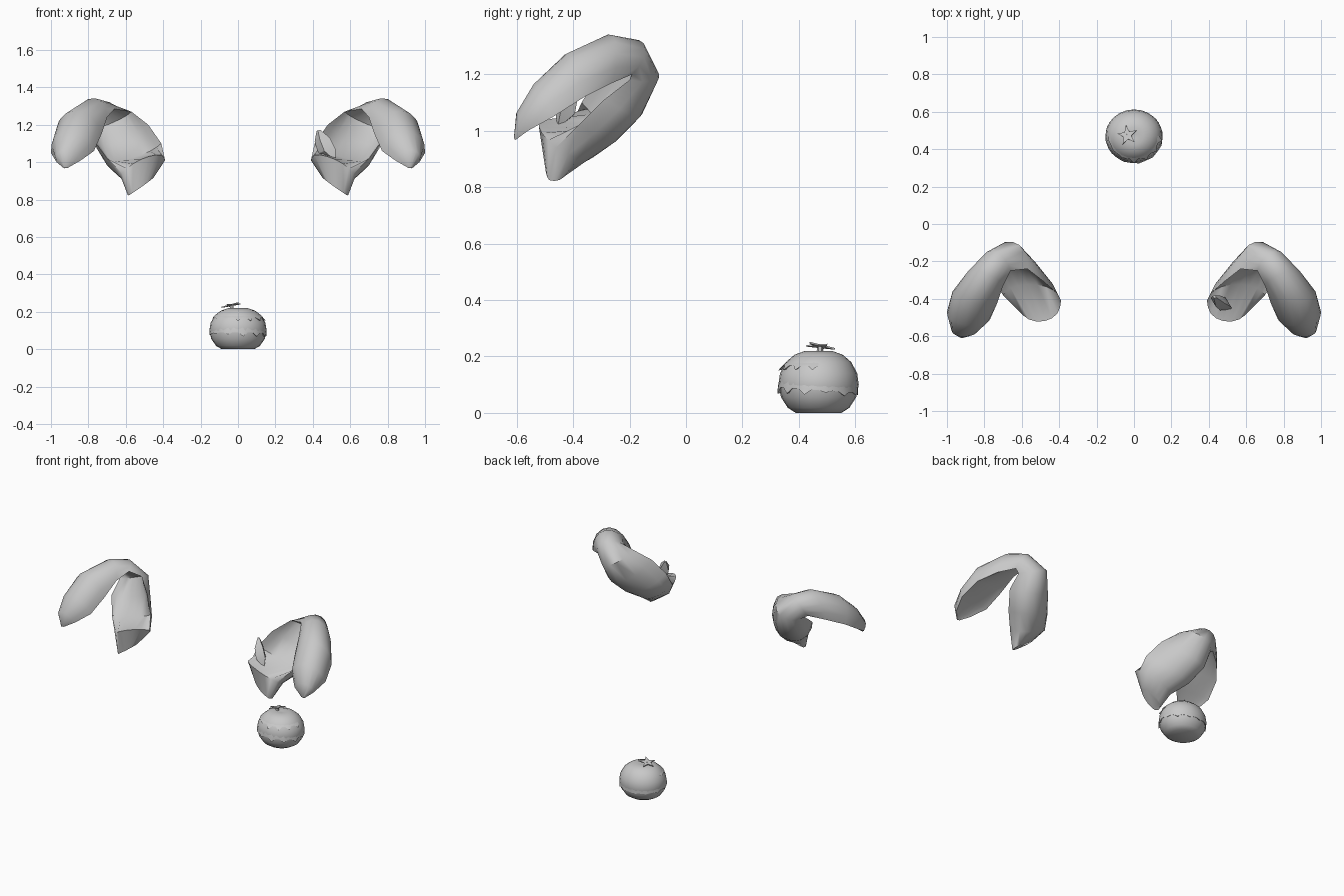
import bpy, bmesh, math, random
from mathutils import Vector, Matrix

if "Cube" in bpy.data.objects:
    bpy.data.objects.remove(bpy.data.objects["Cube"])
random.seed(4)

grey = bpy.data.materials.new("soft grey")
grey.diffuse_color = (0.58, 0.58, 0.58, 1)
grey.use_nodes = True
grey.node_tree.nodes["Principled BSDF"].inputs["Base Color"].default_value = grey.diffuse_color


def finish(bm, name, angle=50):
    bmesh.ops.remove_doubles(bm, verts=bm.verts, dist=0.0005)
    bmesh.ops.recalc_face_normals(bm, faces=bm.faces)
    me = bpy.data.meshes.new(name)
    bm.to_mesh(me)
    bm.free()
    ob = bpy.data.objects.new(name, me)
    bpy.context.collection.objects.link(ob)
    me.materials.append(grey)
    bpy.ops.object.select_all(action='DESELECT')
    ob.select_set(True)
    bpy.context.view_layer.objects.active = ob
    bpy.ops.object.shade_smooth_by_angle(angle=math.radians(angle))
    return ob


def loft(bm, rings, caps=True):
    vs = [[bm.verts.new(p) for p in r] for r in rings]
    n = len(vs[0])
    for a, b in zip(vs, vs[1:]):
        for i in range(n):
            j = (i + 1) % n
            bm.faces.new((a[i], a[j], b[j], b[i]))
    if caps:
        bm.faces.new(vs[0])
        bm.faces.new(vs[-1])


# Ear stations from base to tip: inner rim, outer rim, back ridge, hollow factor
STATIONS = [
    ((.45, -.45, .92), (.58, -.485, .825), (.55, -.42, .855), -.5),
    ((.39, -.41, 1.01), (.62, -.46, .94), (.54, -.33, .905), -.8),
    ((.41, -.37, 1.10), (.70, -.38, 1.02), (.59, -.245, .965), .4),
    ((.48, -.31, 1.20), (.765, -.29, 1.11), (.63, -.155, 1.06), .45),
    ((.57, -.24, 1.27), (.77, -.20, 1.18), (.65, -.095, 1.20), .4),
    ((.66, -.25, 1.285), (.80, -.19, 1.20), (.74, -.15, 1.31), .2),
    ((.70, -.33, 1.24), (.89, -.26, 1.17), (.80, -.26, 1.338), .1),
    ((.73, -.42, 1.15), (.97, -.36, 1.12), (.88, -.42, 1.275), .1),
    ((.77, -.51, 1.06), (1.0, -.47, 1.05), (.90, -.54, 1.165), .1),
    ((.84, -.58, 1.01), (.97, -.56, 1.0), (.93, -.60, 1.065), .1),
    ((.91, -.605, .97), (.93, -.605, .967), (.92, -.61, .975), .1),
]


def ear_ring(a, c, b, k):
    a, c, b = Vector(a), Vector(c), Vector(b)
    mid = (a + c) / 2
    half, deep = (a - c) / 2, b - mid
    pts = []
    for i in range(16):
        t = math.tau * i / 16
        if i <= 8:      # outer back
            pts.append(mid + half * math.cos(t) + deep * math.sin(t))
        else:           # inner face, hollow where k is positive
            pts.append(mid + half * math.cos(t) * .93 - deep * k * math.sin(t))
    return pts


for side, label in ((1, "right"), (-1, "left")):
    bm = bmesh.new()
    loft(bm, [ear_ring(*s) for s in STATIONS])
    bmesh.ops.scale(bm, vec=(side, 1, 1), verts=bm.verts)
    finish(bm, label + "_ear")

# Small folded tuft standing at the base of one ear
bm = bmesh.new()
path = [(.43, -.39, 1.17, .01), (.45, -.415, 1.12, .04),
        (.475, -.43, 1.06, .045), (.51, -.45, 1.02, .01)]
loft(bm, [[(x - w, y + w * .5, z - w * .3), (x - w * .3, y - w * .7, z),
           (x + w, y - w * .3, z + w * .3), (x + w * .3, y + w * .8, z)]
          for x, y, z, w in path])
finish(bm, "ear_tuft", 30)

# Round tail: lathed body with a flat base
CY = .47
PROFILE = [(.085, 0), (.115, .018), (.14, .055), (.15, .1), (.144, .14),
           (.122, .18), (.09, .206), (.05, .22), (.015, .215)]
N = 24


def ring(r, z, sx=1.02, sy=.95):
    return [(sx * r * math.cos(math.tau * i / N), CY + sy * r * math.sin(math.tau * i / N), z)
            for i in range(N)]


bm = bmesh.new()
loft(bm, [ring(r, z) for r, z in PROFILE])
finish(bm, "tail_body")


def body_radius(z):
    for (r0, z0), (r1, z1) in zip(PROFILE, PROFILE[1:]):
        if z0 <= z <= z1:
            return r0 + (r1 - r0) * (z - z0) / (z1 - z0)
    return .05


# Ragged fringes: irregular zigzag shells lying over the body
def fringe(name, z_mid, tilt, drop, out, arc, n):
    bm = bmesh.new()
    prev = None
    for i in range(n + 1):
        t = -math.pi / 2 + arc * (i / n - .5)
        z = z_mid + tilt * math.sin(t)
        tip = random.uniform(.3, 1.3) if i % 3 == 1 else .2
        low = z - drop * tip
        col = []
        for zz, o in ((z + .03, -.002), (z, .003), (low, .002 + out * tip), (low + .004, -.006)):
            r = body_radius(zz) + o
            col.append(bm.verts.new((1.02 * r * math.cos(t), CY + .95 * r * math.sin(t), zz)))
        if prev:
            for j in range(3):
                bm.faces.new((prev[j], col[j], col[j + 1], prev[j + 1]))
        prev = col
    return finish(bm, name, 40)


fringe("tail_lower_fringe", .085, -.01, .022, .009, math.tau, 36)
fringe("tail_upper_fringe", .172, 0, .018, .009, math.pi, 20)

# Star-shaped leaf on a short stalk
bm = bmesh.new()
pts = [(.055 if i % 2 == 0 else .022, math.pi / 2 + math.pi * i / 5 + .15) for i in range(10)]
loft(bm, [[(r * math.cos(a), r * math.sin(a), z) for r, a in pts] for z in (-.003, .003)])
bmesh.ops.transform(bm, verts=bm.verts,
                    matrix=Matrix.Translation((-.035, .475, .236)) @
                    Matrix.Rotation(-.14, 4, 'X') @ Matrix.Rotation(-.2, 4, 'Y'))
finish(bm, "tail_star", 30)

bm = bmesh.new()
bmesh.ops.create_cone(bm, cap_ends=True, segments=6, radius1=.014, radius2=.008, depth=.03,
                      matrix=Matrix.Translation((-.033, .475, .224)))
finish(bm, "tail_stalk", 30)
